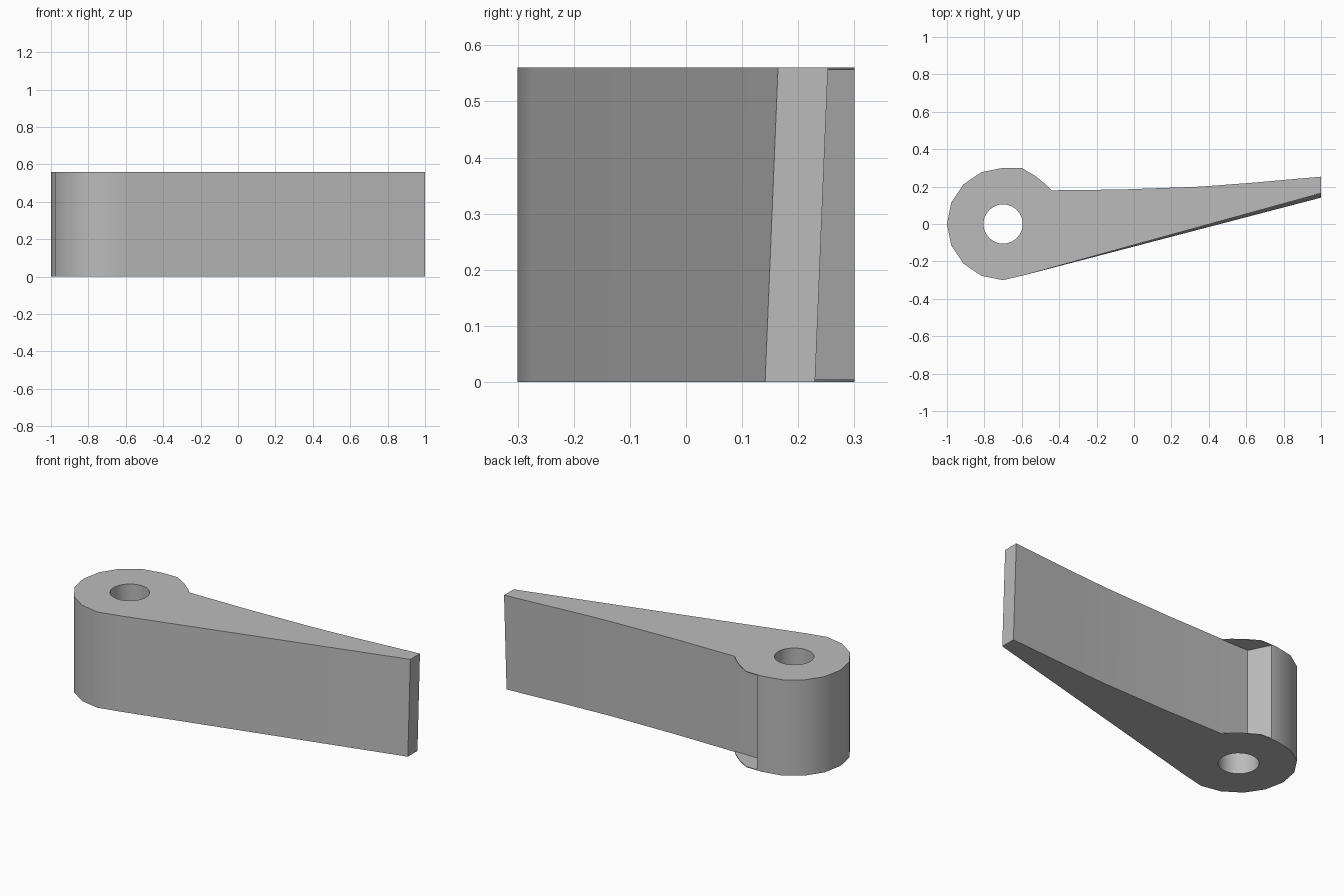
import bpy
import bmesh
from math import cos, sin, pi, radians

if "Cube" in bpy.data.objects:
    bpy.data.objects.remove(bpy.data.objects["Cube"])

HEIGHT = 0.56
SKIN = 0.004
HUB_X = -0.70
HOLE_R = 0.105
LEAN = 0.023          # sideways drift of the arm tip from bottom to top

grey = bpy.data.materials.new("plain grey")
grey.use_nodes = True
colour = (0.5, 0.5, 0.5, 1)
grey.diffuse_color = colour
grey.node_tree.nodes["Principled BSDF"].inputs["Base Color"].default_value = colour


def prism(name, outline, z0, z1, hole=(), lean=0.0):
    """Extrude an outline, with an optional hole, leaning more towards +x."""
    bm = bmesh.new()
    rings = []
    for z in (z0, z1):
        cap_edges = []
        level = []
        for loop in (outline, hole):
            verts = []
            for x, y in loop:
                reach = max(0, (x + 0.58) / 1.58)
                verts.append(bm.verts.new((x, y + lean * reach * (z - z0) / (z1 - z0), z)))
            level.append(verts)
            for i in range(len(verts)):
                cap_edges.append(bm.edges.new((verts[i - 1], verts[i])))
        bmesh.ops.triangle_fill(bm, edges=cap_edges, use_beauty=True)
        rings.append(level)
    for low, high in zip(*rings):
        for i in range(len(low)):
            bm.faces.new((low[i - 1], low[i], high[i], high[i - 1]))
    bmesh.ops.recalc_face_normals(bm, faces=bm.faces)
    mesh = bpy.data.meshes.new(name)
    bm.to_mesh(mesh)
    bm.free()
    mesh.materials.append(grey)
    obj = bpy.data.objects.new(name, mesh)
    bpy.context.collection.objects.link(obj)
    bpy.ops.object.select_all(action="DESELECT")
    obj.select_set(True)
    bpy.context.view_layer.objects.active = obj
    bpy.ops.object.shade_smooth_by_angle(angle=radians(30))
    return obj


# Rounded hub, notched at its back, running into the tapered arm
hub = [(HUB_X + 0.3 * cos(a), 0.3 * sin(a))
       for a in (pi / 2 + pi * i / 8 for i in range(9))]
notch_start = (-0.67, 0.3)
notch_floor = (-0.61, 0.18)
heel = (-0.44, 0.178)
arm = [(-0.58, -0.272), (1, 0.141), (1, 0.23),
       (0.62, 0.202), (0.35, 0.186), (-0.07, 0.177), heel]
hole = [(HUB_X + HOLE_R * cos(2 * pi * i / 32), HOLE_R * sin(2 * pi * i / 32))
        for i in range(32)]
prism("lever_body", hub + arm + [notch_floor, notch_start], 0, HEIGHT, hole, LEAN)

# Thin lips that carry the round hub edge over the notch
lip = [notch_start, notch_floor, heel, (-0.47, 0.21), (-0.525, 0.255), (-0.6, 0.3)]
prism("lower_lip", lip, 0, SKIN)
prism("upper_lip", lip, HEIGHT - SKIN, HEIGHT)
